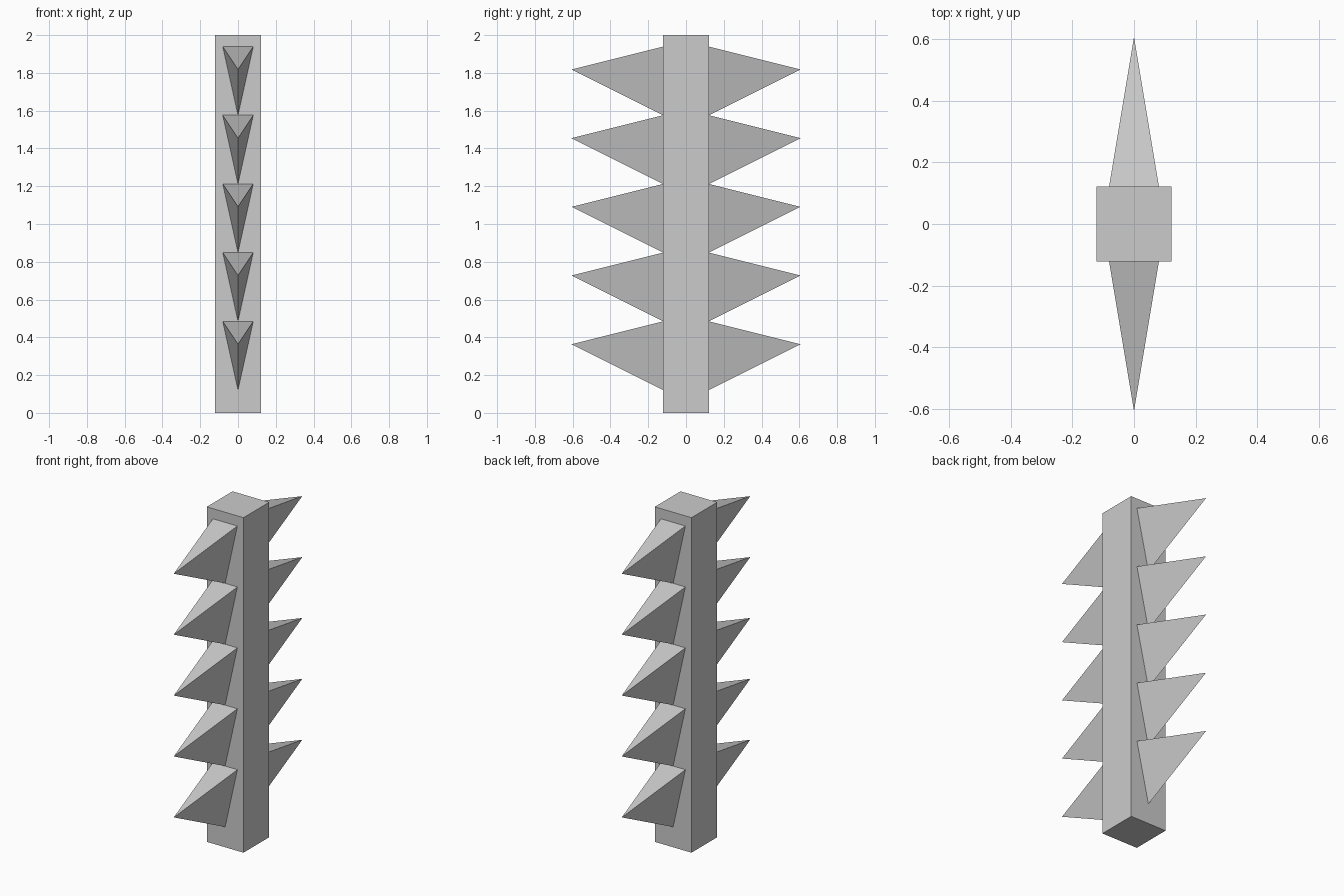
import bpy, bmesh

if "Cube" in bpy.data.objects:
    bpy.data.objects.remove(bpy.data.objects["Cube"])

U = 2 / 16.5          # base module: half the post width
COUNT = 5             # spikes per side


def make_object(name, bm):
    bmesh.ops.recalc_face_normals(bm, faces=bm.faces)
    mesh = bpy.data.meshes.new(name)
    bm.to_mesh(mesh)
    bm.free()
    obj = bpy.data.objects.new(name, mesh)
    bpy.context.collection.objects.link(obj)
    return obj


# Square post
bm = bmesh.new()
bmesh.ops.create_cube(bm, size=1)
bmesh.ops.scale(bm, vec=(2 * U, 2 * U, 2), verts=bm.verts)
bmesh.ops.translate(bm, vec=(0, 0, 1), verts=bm.verts)
make_object("post", bm)

# One three-sided spike: triangular base on the post face, tip pointing forward
bm = bmesh.new()
left, right, bottom, tip = [bm.verts.new(p) for p in (
    (-U * 2 / 3, -U, 4 * U), (U * 2 / 3, -U, 4 * U), (0, -U, U), (0, -5 * U, 3 * U))]
for face in ((left, right, bottom), (left, right, tip),
             (right, bottom, tip), (bottom, left, tip)):
    bm.faces.new(face)
spikes = make_object("spikes", bm)

# Stack the spikes up the post and mirror them to the back
stack = spikes.modifiers.new("stack", 'ARRAY')
stack.count = COUNT
stack.use_relative_offset = False
stack.use_constant_offset = True
stack.constant_offset_displace = (0, 0, 3 * U)
mirror = spikes.modifiers.new("back", 'MIRROR')
mirror.use_axis = (False, True, False)
mirror.use_mirror_merge = False
